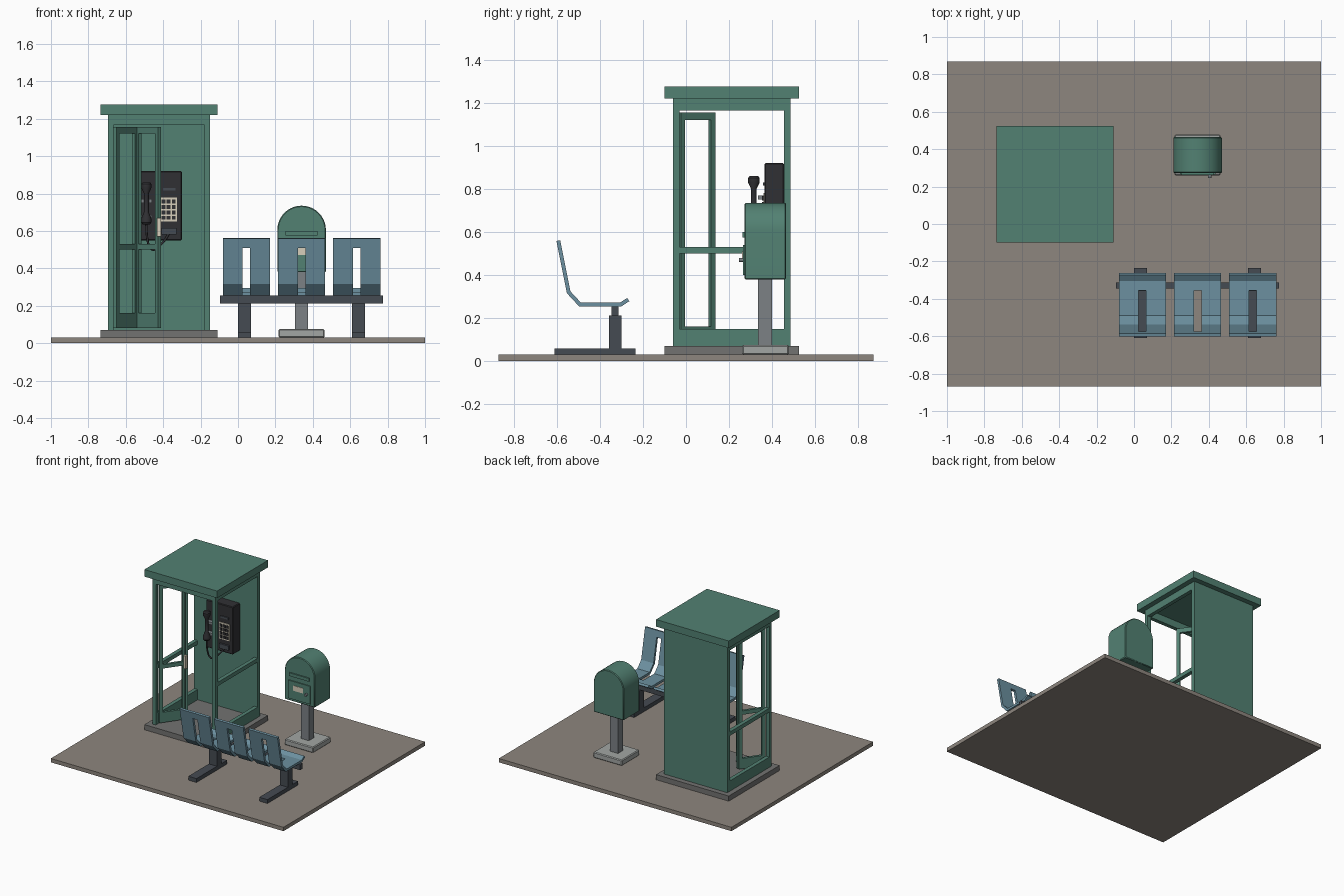
import bpy, bmesh
from math import sin, cos, pi, atan2, hypot

if "Cube" in bpy.data.objects:
    bpy.data.objects.remove(bpy.data.objects["Cube"])


def mat(name, r, g, b):
    m = bpy.data.materials.new(name)
    m.diffuse_color = (r, g, b, 1)
    m.use_nodes = True
    m.node_tree.nodes["Principled BSDF"].inputs["Base Color"].default_value = m.diffuse_color
    return m


PAVE = mat("paving", 0.27, 0.24, 0.21)
GREEN = mat("green_paint", 0.085, 0.22, 0.17)
BLUE = mat("blue_seat", 0.15, 0.28, 0.35)
STEEL = mat("dark_steel", 0.06, 0.07, 0.085)
BLACK = mat("phone_black", 0.03, 0.03, 0.034)
STONE = mat("concrete", 0.17, 0.17, 0.165)
LIGHT = mat("pale_concrete", 0.36, 0.38, 0.37)
GREY = mat("post_grey", 0.2, 0.22, 0.235)
CREAM = mat("cream", 0.68, 0.62, 0.5)


def finish(name, bm, m):
    bmesh.ops.recalc_face_normals(bm, faces=bm.faces)
    me = bpy.data.meshes.new(name)
    bm.to_mesh(me)
    bm.free()
    o = bpy.data.objects.new(name, me)
    bpy.context.collection.objects.link(o)
    me.materials.append(m)
    return o


def add_box(bm, x0, x1, y0, y1, z0, z1):
    vs = bmesh.ops.create_cube(bm, size=1)["verts"]
    for v in vs:
        v.co.x = x1 if v.co.x > 0 else x0
        v.co.y = y1 if v.co.y > 0 else y0
        v.co.z = z1 if v.co.z > 0 else z0


def boxes(name, m, *dims):
    bm = bmesh.new()
    for d in dims:
        add_box(bm, *d)
    return finish(name, bm, m)


def bevel(o, w, seg=1):
    b = o.modifiers.new("bevel", "BEVEL")
    b.width, b.segments, b.limit_method = w, seg, "ANGLE"


def smooth(o):
    bpy.ops.object.select_all(action="DESELECT")
    o.select_set(True)
    bpy.context.view_layer.objects.active = o
    bpy.ops.object.shade_smooth_by_angle(angle=0.6)


boxes("ground_slab", PAVE, (-1, 1, -0.87, 0.87, 0, 0.03))

# Phone booth: plinth, roof, back wall, framed sides, open front
X0, X1, Y0, Y1, T = -0.695, -0.15, -0.06, 0.485, 0.03
boxes("booth_base", STONE, (-0.735, -0.11, -0.10, 0.525, 0.03, 0.07))
boxes("booth_roof", GREEN, (-0.735, -0.11, -0.10, 0.525, 1.22, 1.275))
boxes("booth_back_wall", GREEN, (X0, X1, Y1 - T, Y1, 0.07, 1.22))
boxes("booth_front_header", GREEN, (X0 + T, X1 - T, Y0, Y0 + T, 1.165, 1.22))
for side, x in (("left", X0), ("right", X1 - T)):
    boxes(f"booth_{side}_frame", GREEN,
          (x, x + T, Y0, Y0 + T, 0.07, 1.22),
          (x, x + T, Y0 + T, Y1 - T, 0.07, 0.15),
          (x, x + T, Y0 + T, Y1 - T, 0.5, 0.53),
          (x, x + T, Y0 + T, Y1 - T, 1.165, 1.22))


# Folding door: two framed leaves meeting inside the booth
def door_leaf(name, a, b):
    n, t, w = hypot(b[0] - a[0], b[1] - a[1]), 0.01, 0.025
    o = boxes(name, GREEN,
              (0, w, -t, t, 0.08, 1.155), (n - w, n, -t, t, 0.08, 1.155),
              (w, n - w, -t, t, 0.08, 0.16), (w, n - w, -t, t, 0.5, 0.53),
              (w, n - w, -t, t, 1.12, 1.155))
    o.location = (a[0], a[1], 0)
    o.rotation_euler.z = atan2(b[1] - a[1], b[0] - a[0])


door_leaf("hinged_door_leaf", (-0.657, -0.03), (-0.543, 0.13))
door_leaf("folding_door_leaf", (-0.54, 0.13), (-0.42, -0.03))
boxes("door_handle", CREAM, (-0.432, -0.412, -0.055, -0.03, 0.57, 0.67))

# Wall telephone
bevel(boxes("phone_body", BLACK, (-0.53, -0.30, 0.365, 0.455, 0.55, 0.92)), 0.005)
boxes("keypad_plate", CREAM, (-0.415, -0.325, 0.36, 0.366, 0.65, 0.78))
boxes("keypad_buttons", BLACK, *[
    (-0.408 + i * 0.027, -0.388 + i * 0.027, 0.354, 0.361,
     0.66 + j * 0.029, 0.681 + j * 0.029) for i in range(3) for j in range(4)])
boxes("coin_slot", STEEL, (-0.40, -0.335, 0.358, 0.366, 0.815, 0.83))
boxes("coin_return", STEEL, (-0.41, -0.33, 0.352, 0.366, 0.58, 0.615))
boxes("handset_cradle", GREY, (-0.52, -0.46, 0.335, 0.366, 0.75, 0.77),
      (-0.52, -0.46, 0.335, 0.366, 0.665, 0.685))

bm = bmesh.new()
N = 16
rings = []
for r, z in ((0.02, 0.86), (0.027, 0.85), (0.027, 0.83), (0.013, 0.80), (0.013, 0.70),
             (0.027, 0.665), (0.027, 0.645), (0.02, 0.635)):
    rings.append([bm.verts.new((-0.49 + r * cos(2 * pi * i / N),
                                0.315 + r * sin(2 * pi * i / N), z)) for i in range(N)])
for p, q in zip(rings, rings[1:]):
    for i in range(N):
        bm.faces.new((p[i], p[(i + 1) % N], q[(i + 1) % N], q[i]))
bm.faces.new(rings[0])
bm.faces.new(rings[-1])
smooth(finish("handset", bm, BLACK))

cu = bpy.data.curves.new("handset_cord", "CURVE")
cu.dimensions, cu.bevel_depth, cu.bevel_resolution = "3D", 0.006, 2
cu.use_fill_caps = True
sp = cu.splines.new("NURBS")
path = [(-0.49, 0.315, 0.64), (-0.49, 0.315, 0.54), (-0.46, 0.32, 0.48),
        (-0.42, 0.34, 0.52), (-0.38, 0.35, 0.56), (-0.37, 0.37, 0.59)]
sp.points.add(len(path) - 1)
for p, c in zip(sp.points, path):
    p.co = (*c, 1)
sp.use_endpoint_u, sp.order_u = True, 4
cu.materials.append(BLACK)
bpy.context.collection.objects.link(bpy.data.objects.new("handset_cord", cu))

# Mailbox: arched body on a post
bevel(boxes("mailbox_base", LIGHT, (0.217, 0.463, 0.26, 0.478, 0.03, 0.075)), 0.006)
boxes("mailbox_post", GREY, (0.305, 0.375, 0.335, 0.4, 0.075, 0.385))
bm = bmesh.new()
R, CX, CZ, S = 0.13, 0.34, 0.605, 20
prof = [(CX + R, 0.38)] + [(CX + R * cos(pi * i / S), CZ + R * sin(pi * i / S))
                           for i in range(S + 1)] + [(CX - R, 0.38)]
f = bm.faces.new([bm.verts.new((x, 0.272, z)) for x, z in prof])
ext = bmesh.ops.extrude_face_region(bm, geom=[f])["geom"]
bmesh.ops.translate(bm, vec=(0, 0.193, 0),
                    verts=[g for g in ext if isinstance(g, bmesh.types.BMVert)])
body = finish("mailbox_body", bm, GREEN)
bevel(body, 0.005)
smooth(body)
boxes("mailbox_slot_hood", GREEN, (0.255, 0.425, 0.262, 0.275, 0.575, 0.6))
boxes("mailbox_door", GREEN, (0.245, 0.435, 0.264, 0.275, 0.4, 0.54))
boxes("mailbox_label", CREAM, (0.29, 0.375, 0.261, 0.265, 0.47, 0.51))
bpy.ops.mesh.primitive_cylinder_add(vertices=12, radius=0.01, depth=0.02,
                                    location=(0.405, 0.256, 0.47), rotation=(pi / 2, 0, 0))
knob = bpy.context.object
knob.name = "mailbox_knob"
knob.data.materials.append(GREY)

# Bench: beam, two T-shaped legs, three slotted shell seats
boxes("bench_beam", STEEL, (-0.095, 0.775, -0.345, -0.313, 0.213, 0.254))
for side, x in (("left", 0.035), ("right", 0.645)):
    boxes(f"bench_{side}_leg", STEEL,
          (x - 0.035, x + 0.035, -0.61, -0.235, 0.03, 0.06),
          (x - 0.035, x + 0.035, -0.358, -0.3, 0.06, 0.213))

shell = [(-0.593, 0.56), (-0.583, 0.51), (-0.545, 0.32), (-0.493, 0.264),
         (-0.355, 0.264), (-0.302, 0.264), (-0.268, 0.286)]
cols = (-0.126, -0.02, 0.02, 0.126)
for k, cx in enumerate((0.045, 0.34, 0.635)):
    bm = bmesh.new()
    g = [[bm.verts.new((cx + x, y, z)) for x in cols] for y, z in shell]
    for i in range(len(shell) - 1):
        for j in range(3):
            if j == 1 and 1 <= i <= 3:
                continue
            bm.faces.new((g[i][j], g[i][j + 1], g[i + 1][j + 1], g[i + 1][j]))
    o = finish(f"bench_seat_{k + 1}", bm, BLUE)
    s = o.modifiers.new("thickness", "SOLIDIFY")
    s.thickness, s.offset, s.use_even_offset = 0.018, 0, True
